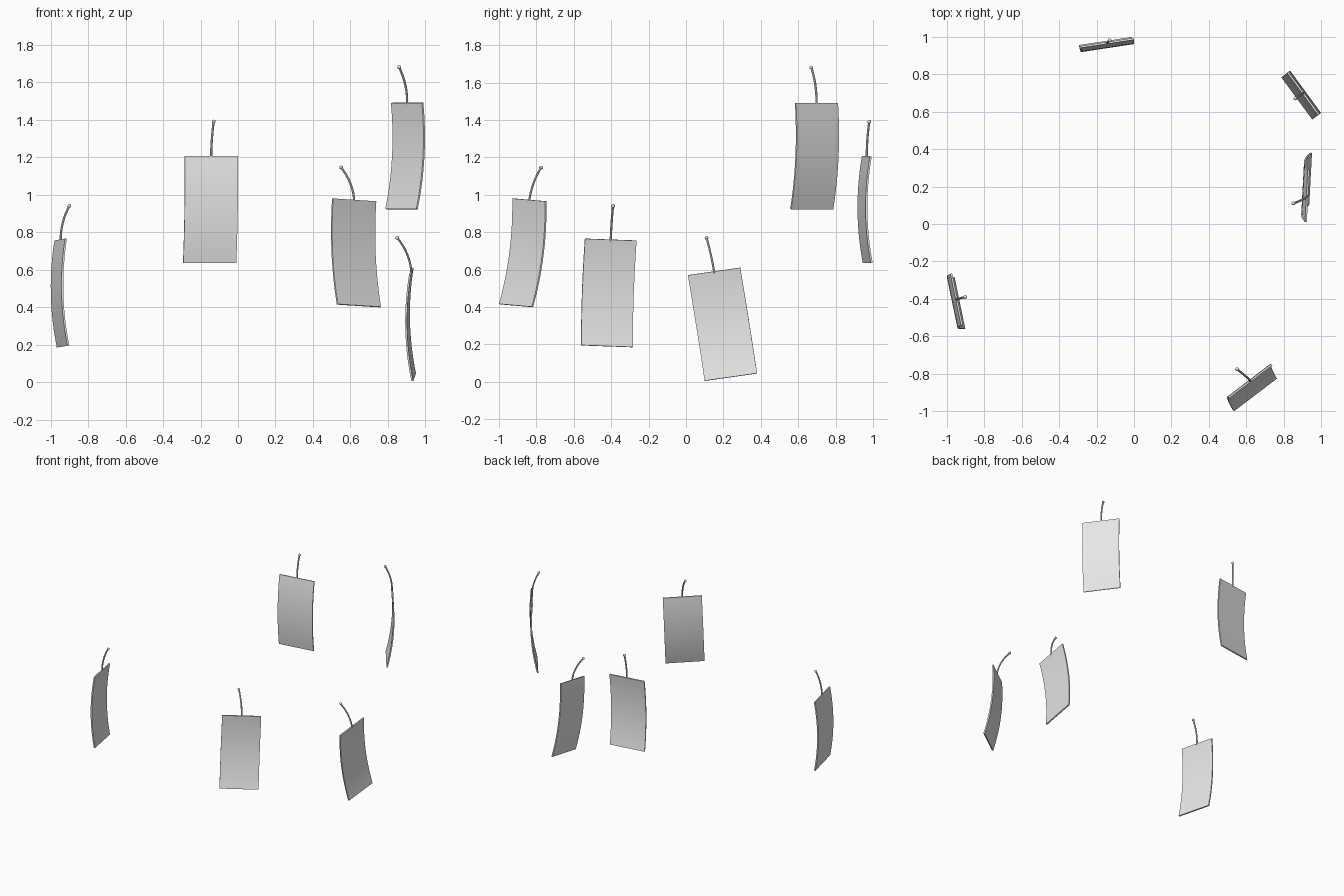
import bpy
import bmesh
from math import radians
from mathutils import Vector

cube = bpy.data.objects.get("Cube")
if cube:
    bpy.data.objects.remove(cube, do_unlink=True)

SAG = 0.026        # how far each panel bows from flat
THICKNESS = 0.01
ROWS = 12

grey = bpy.data.materials.new("light grey")
grey.use_nodes = True
colour = (0.8, 0.8, 0.8, 1)
grey.diffuse_color = colour
grey.node_tree.nodes["Principled BSDF"].inputs["Base Color"].default_value = colour


def select_only(obj):
    bpy.ops.object.select_all(action="DESELECT")
    obj.select_set(True)
    bpy.context.view_layer.objects.active = obj


def finish(obj):
    """Give the part its material and smooth its curved faces."""
    obj.data.materials.clear()
    obj.data.materials.append(grey)
    select_only(obj)
    bpy.ops.object.shade_smooth_by_angle(angle=radians(35))


def make_panel(name, left, right, low, bow):
    """Bowed rectangular plate from three corners."""
    across, down = right - left, low - left
    normal = across.cross(down).normalized()
    bm = bmesh.new()
    rows = []
    for i in range(ROWS + 1):
        t = i / ROWS
        start = left + down * t + normal * bow * SAG * 4 * t * (1 - t)
        rows.append((bm.verts.new(start), bm.verts.new(start + across)))
    for (a, b), (c, d) in zip(rows, rows[1:]):
        bm.faces.new((a, b, d, c))
    mesh = bpy.data.meshes.new(name)
    bm.to_mesh(mesh)
    bm.free()
    obj = bpy.data.objects.new(name, mesh)
    bpy.context.collection.objects.link(obj)
    solid = obj.modifiers.new("thickness", "SOLIDIFY")
    solid.thickness = THICKNESS
    solid.offset = 0
    select_only(obj)
    bpy.ops.object.modifier_apply(modifier=solid.name)
    finish(obj)


def make_stem(name, left, right, low, tip):
    """Thin rod leaving the top edge along the panel, then bending to its tip."""
    up = (left - low).normalized()
    base = (left + right) / 2 - up * 0.01
    bend = base + up * 0.1
    curve = bpy.data.curves.new(name, "CURVE")
    curve.dimensions = "3D"
    curve.bevel_depth = 0.006
    curve.bevel_resolution = 2
    curve.use_fill_caps = True
    steps = 8
    spline = curve.splines.new("POLY")
    spline.points.add(steps)
    for i, point in enumerate(spline.points):
        t = i / steps
        pos = base * (1 - t) ** 2 + bend * 2 * t * (1 - t) + tip * t * t
        point.co = (*pos, 1)
    obj = bpy.data.objects.new(name, curve)
    bpy.context.collection.objects.link(obj)
    select_only(obj)
    bpy.ops.object.convert(target="MESH")
    finish(bpy.context.view_layer.objects.active)


def make_knob(name, tip):
    """Small round end on the stem."""
    bpy.ops.mesh.primitive_uv_sphere_add(segments=12, ring_count=8, radius=0.01, location=tip)
    obj = bpy.context.active_object
    obj.name = name
    finish(obj)


# Top left corner, top right corner, lower left corner, stem tip, bow side
placements = {
    "right": ((-.975, -.265, .755), (-.918, -.54, .765), (-.962, -.285, .185), (-.9, -.39, .94), -1),
    "back": ((-.285, .945, 1.205), (-.002, .988, 1.205), (-.293, .95, .635), (-.13, .98, 1.39), -1),
    "back_left": ((.82, .81, 1.49), (.985, .585, 1.49), (.79, .785, .923), (.86, .67, 1.68), 1),
    "front_left": ((.505, -.925, .98), (.735, -.75, .965), (.53, -.996, .415), (.55, -.775, 1.145), 1),
    "left": ((.917, .01, .57), (.932, .29, .61), (.93, .1, .005), (.85, .11, .77), 1),
}

for side, (*points, bow) in placements.items():
    left, right, low, tip = (Vector(p) for p in points)
    make_panel(side + "_panel", left, right, low, bow)
    make_stem(side + "_stem", left, right, low, tip)
    make_knob(side + "_knob", tip)
